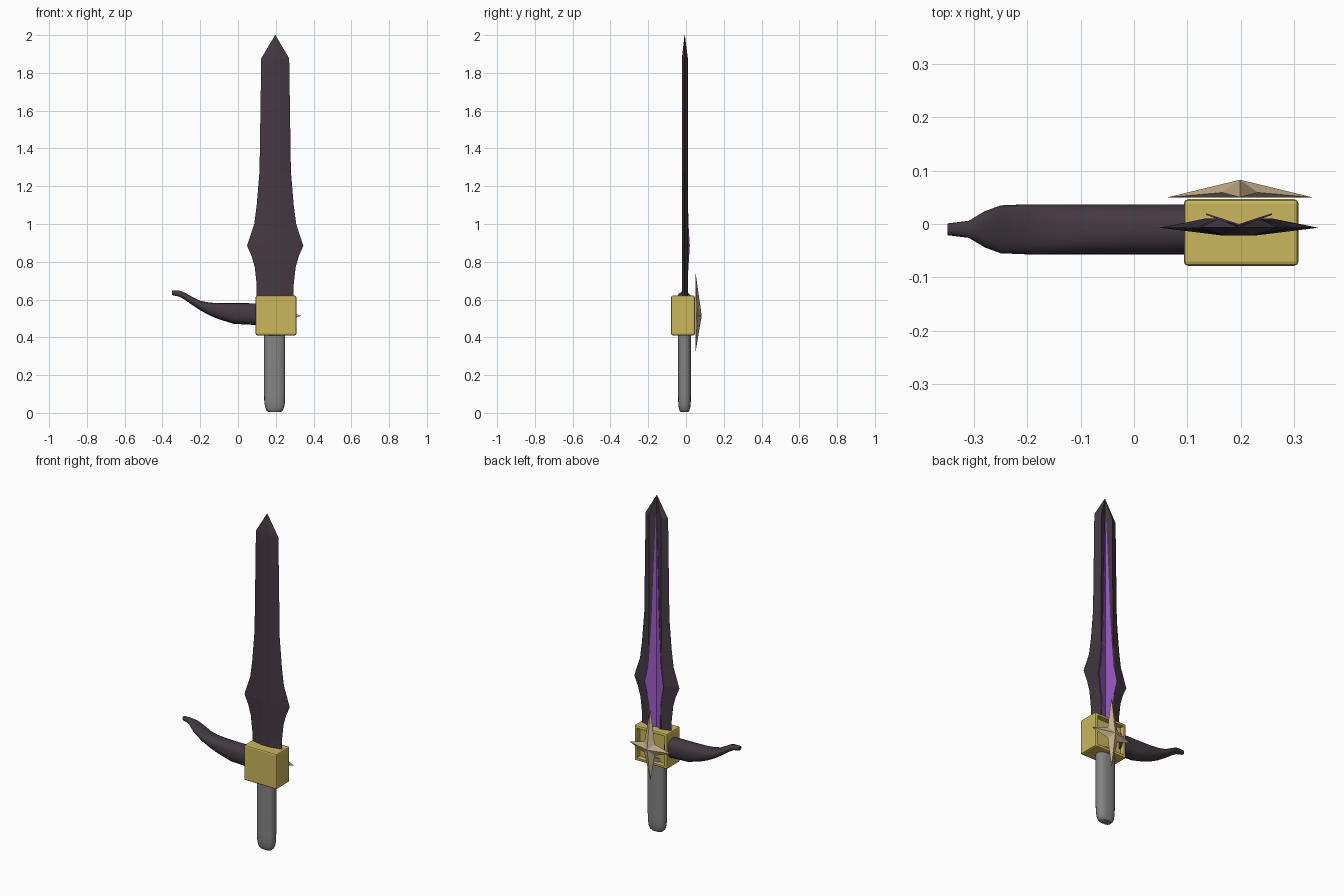
import bpy, bmesh, math

if "Cube" in bpy.data.objects:
    bpy.data.objects.remove(bpy.data.objects["Cube"], do_unlink=True)

CX = 0.197  # sword axis


def material(name, r, g, b):
    m = bpy.data.materials.new(name)
    m.use_nodes = True
    m.diffuse_color = (r, g, b, 1)
    m.node_tree.nodes["Principled BSDF"].inputs["Base Color"].default_value = (r, g, b, 1)
    return m


dark = material("dark plum", 0.058, 0.041, 0.056)
purple = material("bright purple", 0.33, 0.10, 0.56)
gold = material("gold", 0.60, 0.47, 0.11)
grey = material("grip grey", 0.23, 0.23, 0.23)
tan = material("pale tan", 0.60, 0.45, 0.28)


def finish(name, bm, mat, smooth=False):
    bmesh.ops.recalc_face_normals(bm, faces=bm.faces)
    mesh = bpy.data.meshes.new(name)
    bm.to_mesh(mesh)
    bm.free()
    mesh.materials.append(mat)
    ob = bpy.data.objects.new(name, mesh)
    bpy.context.collection.objects.link(ob)
    if smooth:
        bpy.ops.object.select_all(action="DESELECT")
        ob.select_set(True)
        bpy.context.view_layer.objects.active = ob
        bpy.ops.object.shade_smooth_by_angle(angle=math.radians(45))
    return ob


def loft(sections):
    """Bridge closed rings of points and cap both ends."""
    bm = bmesh.new()
    rings = [[bm.verts.new(p) for p in s] for s in sections]
    n = len(rings[0])
    for a, b in zip(rings, rings[1:]):
        for i in range(n):
            j = (i + 1) % n
            bm.faces.new((a[i], a[j], b[j], b[i]))
    bm.faces.new(rings[0])
    bm.faces.new(rings[-1])
    return bm


def oval(ru, rv, power=1.0, n=20):
    """Rounded outline; a power below one makes it squarer."""
    pts = []
    for i in range(n):
        a = 2 * math.pi * i / n
        c, s = math.cos(a), math.sin(a)
        pts.append((ru * math.copysign(abs(c) ** power, c),
                    rv * math.copysign(abs(s) ** power, s)))
    return pts


# Blade: flat-ridged front, grooved back (z, half width, ridge scale)
blade_rows = [(0.50, 0.098, 1), (0.68, 0.098, 1), (0.77, 0.108, 1.1),
              (0.83, 0.125, 1.3), (0.885, 0.149, 1.5), (1.0, 0.111, 1.2),
              (1.10, 0.098, 1), (1.28, 0.083, 0.95), (1.877, 0.074, 0.9),
              (2.0, 0.001, 0.01)]


def blade_ring(z, w, k):
    t = 1 if z < 1.99 else 0.05
    half = [(w, 0), (0.043 * k, 0.017), (0, 0.003)]
    back = half + [(-x, y) for x, y in half[1::-1]]
    front = [(-0.028 * min(k, 1), -0.015), (0.028 * min(k, 1), -0.015)]
    return [(CX + x, -0.007 + y * t, z) for x, y in back + front]


finish("blade", loft([blade_ring(*r) for r in blade_rows]), dark)

# Purple inlay lying in the back groove, tapering to a point
inlay_rows = [(0.60, 0.034), (0.75, 0.036), (0.885, 0.062), (1.0, 0.040),
              (1.25, 0.025), (1.6, 0.013), (1.89, 0.001)]
inlay = []
for z, w in inlay_rows:
    rise = 0.014 * w / 0.043
    inlay.append([(CX - w, rise, z), (CX, -0.002, z), (CX + w, rise, z),
                  (CX + w, rise - 0.003, z), (CX, -0.005, z), (CX - w, rise - 0.003, z)])
finish("blade_inlay", loft(inlay), purple)

# Guard block with a recessed back panel
bm = bmesh.new()
bmesh.ops.create_cube(bm, size=1)
for v in bm.verts:
    v.co = (0.201 + v.co.x * 0.215, -0.016 + v.co.y * 0.125, 0.516 + v.co.z * 0.21)
bmesh.ops.bevel(bm, geom=bm.edges[:], offset=0.008, segments=2, affect="EDGES", profile=0.5)
bm.normal_update()
panel = max(bm.faces, key=lambda f: f.calc_center_median().y)
bmesh.ops.inset_region(bm, faces=[panel], thickness=0.012)
bmesh.ops.inset_region(bm, faces=[panel], thickness=0.002, depth=-0.028)
finish("guard", bm, gold)

# Grip with rounded pommel end
grip_rows = [(0.005, 0.62), (0.012, 0.76), (0.03, 0.90), (0.06, 0.98), (0.10, 1.0), (0.45, 1.0)]
grip = [[(0.194 + x, -0.008 + y, z) for x, y in oval(0.056 * k, 0.034 * k, 0.75)]
        for z, k in grip_rows]
finish("grip", loft(grip), grey, True)

# Curved side horn (x, centre z, half height, half depth)
horn_rows = [(0.12, 0.522, 0.058, 0.047), (-0.02, 0.526, 0.055, 0.047),
             (-0.10, 0.538, 0.043, 0.047), (-0.15, 0.550, 0.034, 0.047),
             (-0.20, 0.568, 0.025, 0.047), (-0.25, 0.597, 0.021, 0.045),
             (-0.28, 0.617, 0.019, 0.034), (-0.31, 0.631, 0.016, 0.016),
             (-0.35, 0.636, 0.012, 0.011)]
horn = [[(x, -0.010 + y, zc + z) for y, z in oval(hy, hz, 0.8)]
        for x, zc, hz, hy in horn_rows]
finish("side_horn", loft(horn), dark, True)

# Four-pointed star ornament on the back
bm = bmesh.new()
reach = [0.136, 0.234, 0.136, 0.196]
rim = []
for i, r in enumerate(reach):
    for rad, ang, y in ((r, i * 90, 0.05), (0.048, i * 90 + 45, 0.059)):
        a = math.radians(ang)
        rim.append(bm.verts.new((0.199 + rad * math.cos(a), y, 0.514 + rad * math.sin(a))))
for y in (0.083, 0.05):
    hub = bm.verts.new((0.199, y, 0.514))
    for i in range(8):
        bm.faces.new((rim[i], rim[(i + 1) % 8], hub))
finish("star_ornament", bm, tan)
